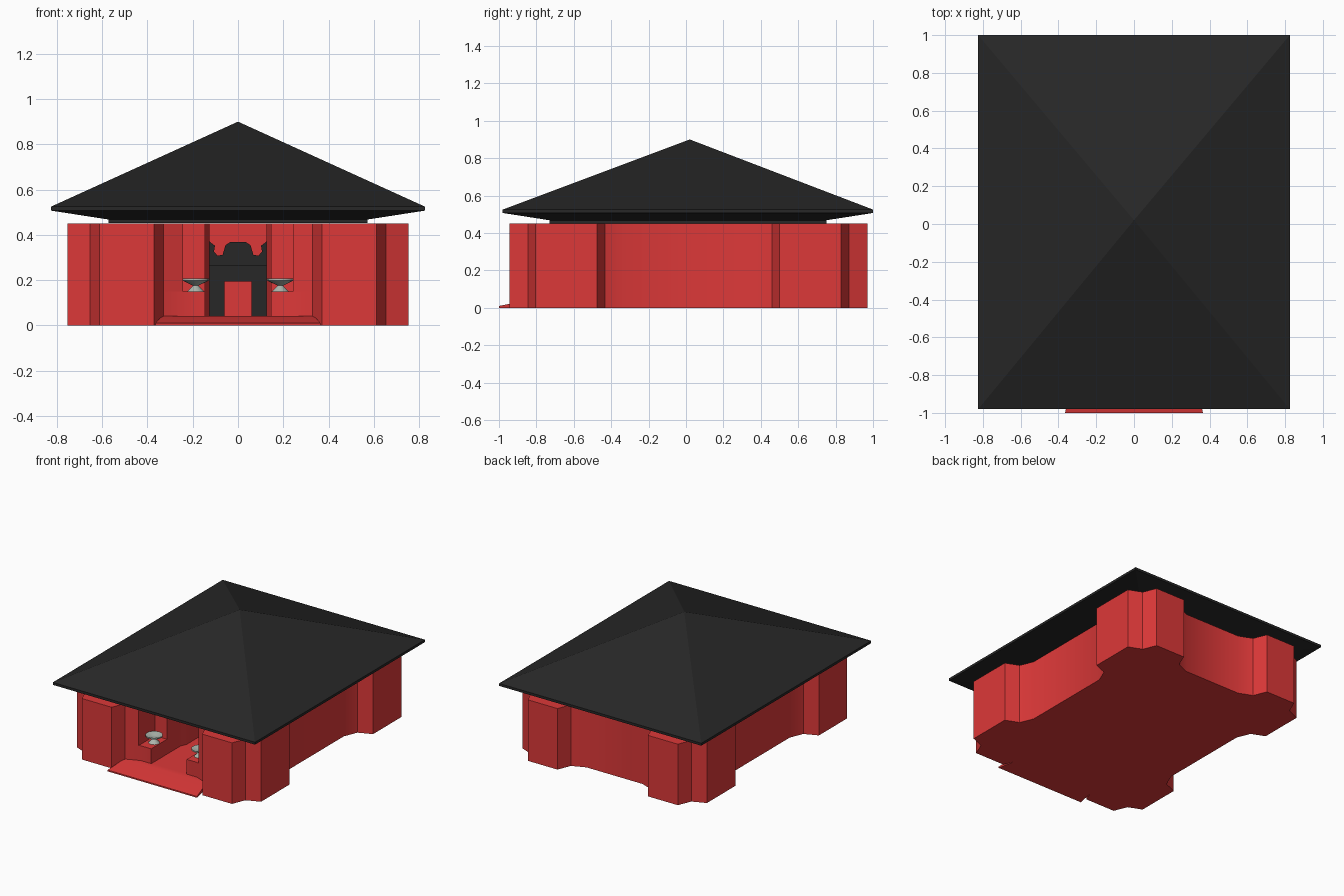
import bpy, bmesh
from math import cos, sin, radians, pi

if "Cube" in bpy.data.objects:
    bpy.data.objects.remove(bpy.data.objects["Cube"])


def mat(name, c):
    m = bpy.data.materials.new(name)
    m.diffuse_color = (*c, 1)
    m.use_nodes = True
    m.node_tree.nodes["Principled BSDF"].inputs["Base Color"].default_value = m.diffuse_color
    return m


RED = mat("red_paint", (0.72, 0.04, 0.04))
BLACK = mat("black_tile", (0.02, 0.02, 0.02))
STONE = mat("grey_green", (0.42, 0.47, 0.42))


def finish(bm, name, m, smooth=30):
    bmesh.ops.recalc_face_normals(bm, faces=bm.faces)
    me = bpy.data.meshes.new(name)
    bm.to_mesh(me)
    bm.free()
    ob = bpy.data.objects.new(name, me)
    bpy.context.collection.objects.link(ob)
    me.materials.append(m)
    bpy.ops.object.select_all(action='DESELECT')
    ob.select_set(True)
    bpy.context.view_layer.objects.active = ob
    bpy.ops.object.shade_smooth_by_angle(angle=radians(smooth))
    return ob


def prism(name, pts, vec, m):
    """Extrude a closed outline of 3D points along vec."""
    bm = bmesh.new()
    f = bm.faces.new([bm.verts.new(p) for p in pts])
    r = bmesh.ops.extrude_face_region(bm, geom=[f])
    new = [v for v in r["geom"] if isinstance(v, bmesh.types.BMVert)]
    bmesh.ops.translate(bm, verts=new, vec=vec)
    return finish(bm, name, m)


def loft(name, rings, m):
    """Join rings of points with side faces and cap both ends."""
    bm = bmesh.new()
    vs = [[bm.verts.new(p) for p in r] for r in rings]
    for a, b in zip(vs, vs[1:]):
        n = len(a)
        for i in range(n):
            j = (i + 1) % n
            bm.faces.new([a[i], a[j], b[j], b[i]])
    bm.faces.new(vs[0])
    bm.faces.new(vs[-1])
    bmesh.ops.remove_doubles(bm, verts=bm.verts, dist=1e-5)
    return finish(bm, name, m)


def box(name, x0, x1, y0, y1, z0, z1, m):
    return prism(name, [(x0, y0, z0), (x1, y0, z0), (x1, y1, z0), (x0, y1, z0)],
                 (0, 0, z1 - z0), m)


# scooped building plan: two-segment arcs at every corner and recess
def arc(cx, cy, a, b, r=0.14):
    return [(cx + r * cos(radians(t)), cy + r * sin(radians(t)))
            for t in (a, (a + b) / 2, b)]


F, B, S = -0.945, 0.97, 0.752
half = (arc(0.23, F, 90, 0) + arc(S, F, 180, 90)
        + arc(S, -0.335, 270, 180) + arc(S, 0.36, 180, 90)
        + arc(S, B, 270, 180) + arc(0.23, B, 0, -90))


def walls(name, right, z0, z1):
    plan = right + [(-x, y) for x, y in reversed(right)]
    prism(name, [(x, y, z0) for x, y in plan], (0, 0, z1 - z0), RED)


passage = [(0.126, 0.0), (0.126, -0.42), (0.145, -0.46)]
walls("base", half, 0, 0.04)
walls("lower_walls", passage + [(0.145, -0.805)] + half, 0.04, 0.15)
walls("upper_walls", passage + [(0.145, -0.62), (0.243, -0.62), (0.243, -0.81)]
      + half[1:], 0.15, 0.45)

# entrance ramp
loft("entrance_ramp", [[(-w, y, 0), (w, y, 0), (w, y, h), (-w, y, h)]
     for w, y, h in ((0.365, -1.0, 0.01), (0.335, -0.845, 0.041),
                     (0.23, -0.80, 0.041))], RED)


# hipped roof with sloped soffit
def rect(hx, hy, z):
    return [(sx * hx, 0.01 + sy * hy, z)
            for sx, sy in ((-1, -1), (1, -1), (1, 1), (-1, 1))]


bm = bmesh.new()
rings = [[bm.verts.new(p) for p in rect(*r)] for r in
         ((0.573, 0.74, 0.452), (0.573, 0.74, 0.468),
          (0.825, 0.99, 0.507), (0.825, 0.99, 0.525))]
tip = bm.verts.new((0, 0.02, 0.9))
bm.faces.new(rings[0])
for i in range(4):
    j = (i + 1) % 4
    for a, b in zip(rings, rings[1:]):
        bm.faces.new([a[i], a[j], b[j], b[i]])
    bm.faces.new([rings[-1][i], rings[-1][j], tip])
finish(bm, "roof", BLACK, 5)

# offering bowls on the two pedestals
profile = [(0.038, 0.15), (0.012, 0.176), (0.058, 0.198), (0.058, 0.207),
           (0.05, 0.207), (0.02, 0.195)]
for side, x in (("left", -0.187), ("right", 0.187)):
    loft(side + "_bowl",
         [[(x + r * cos(2 * pi * k / 16), -0.71 + r * sin(2 * pi * k / 16), z)
           for k in range(16)] for r, z in profile], STONE)

# black altar at the end of the passage
for side, s in (("left", -1), ("right", 1)):
    box(side + "_altar_leg", s * 0.06, s * 0.125, -0.2, -0.05, 0.04, 0.195, BLACK)
box("altar_top", -0.125, 0.125, -0.2, -0.05, 0.195, 0.265, BLACK)
crest = [(0.125, 0.265), (0.125, 0.37), (0.102, 0.352), (0.106, 0.325),
         (0.09, 0.308), (0.068, 0.312), (0.055, 0.355), (0.035, 0.368)]
crest += [(-x, z) for x, z in reversed(crest)]
prism("altar_crest", [(x, -0.10, z) for x, z in crest], (0, 0.05, 0), BLACK)
